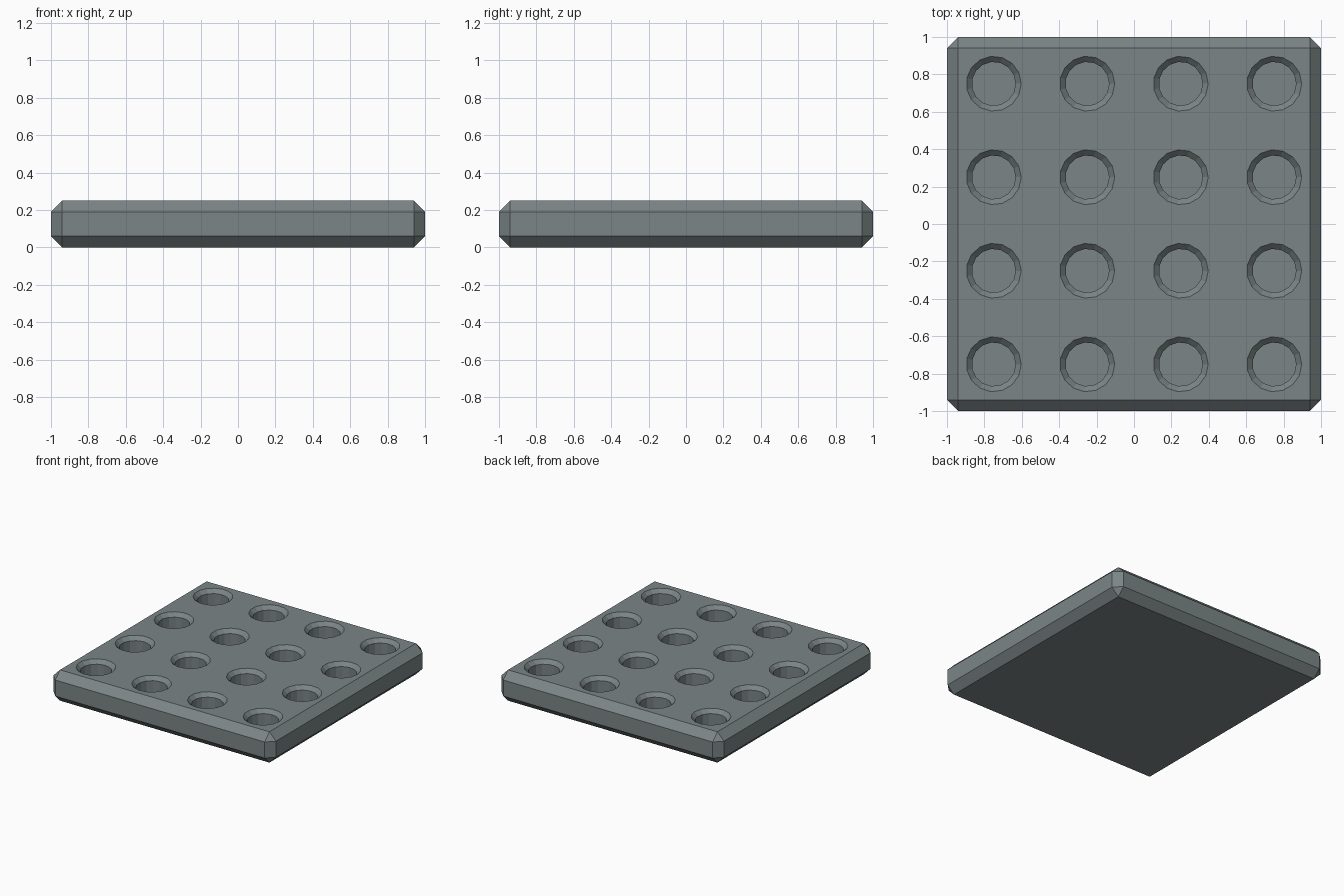
import bpy, bmesh, math

if "Cube" in bpy.data.objects:
    bpy.data.objects.remove(bpy.data.objects["Cube"])

SIDES = 15          # sides of each round socket
HEIGHT = 0.25
CHAMFER = 0.06

grey = bpy.data.materials.new("slate_grey")
grey.diffuse_color = (0.20, 0.235, 0.24, 1)
grey.use_nodes = True
grey.node_tree.nodes["Principled BSDF"].inputs["Base Color"].default_value = grey.diffuse_color


def new_object(name, bm):
    mesh = bpy.data.meshes.new(name)
    bmesh.ops.recalc_face_normals(bm, faces=bm.faces)
    bm.to_mesh(mesh)
    bm.free()
    mesh.materials.append(grey)
    obj = bpy.data.objects.new(name, mesh)
    bpy.context.collection.objects.link(obj)
    return obj


def add_socket(bm, cx, cy, profile):
    """Closed stack of rings, (radius, z) from bottom to top."""
    rings = []
    for r, z in profile:
        rings.append([bm.verts.new((cx + r * math.cos(2 * math.pi * i / SIDES),
                                    cy + r * math.sin(2 * math.pi * i / SIDES), z))
                      for i in range(SIDES)])
    for a, b in zip(rings, rings[1:]):
        for i in range(SIDES):
            j = (i + 1) % SIDES
            bm.faces.new((a[i], a[j], b[j], b[i]))
    bm.faces.new(rings[0][::-1])
    bm.faces.new(rings[-1])


# Square slab with chamfered edges
bm = bmesh.new()
bmesh.ops.create_cube(bm, size=1)
for v in bm.verts:
    v.co = (v.co.x * 2, v.co.y * 2, (v.co.z + 0.5) * HEIGHT)
bmesh.ops.bevel(bm, geom=bm.edges[:], offset=CHAMFER, segments=1,
                affect='EDGES', profile=0.5)
slab = new_object("tray_slab", bm)

# Sixteen blind sockets with a sloped rim
bm = bmesh.new()
profile = [(0.117, 0.12), (0.117, HEIGHT - 0.03),
           (0.147, HEIGHT), (0.147, HEIGHT + 0.1)]
for ix in range(4):
    for iy in range(4):
        add_socket(bm, -0.75 + 0.5 * ix, -0.75 + 0.5 * iy, profile)
cutter = new_object("socket_cutter", bm)
cutter.hide_render = True

cut = slab.modifiers.new("sockets", 'BOOLEAN')
cut.operation = 'DIFFERENCE'
cut.solver = 'EXACT'
cut.object = cutter

# Apply the cut and remove the helper
bpy.context.view_layer.objects.active = slab
slab.select_set(True)
bpy.ops.object.modifier_apply(modifier="sockets")
bpy.data.objects.remove(cutter, do_unlink=True)
